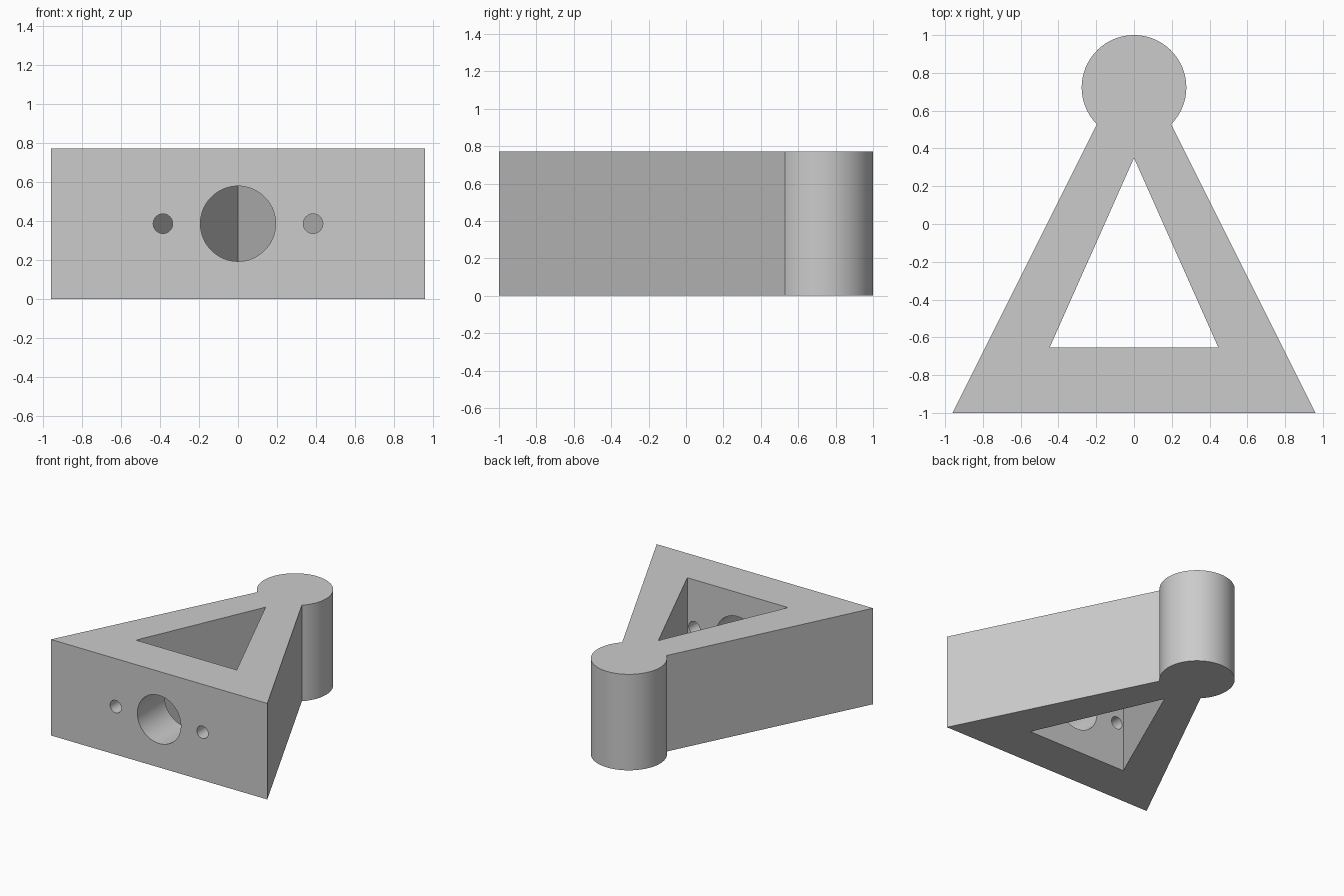
import bpy
from math import sin, cos, pi, atan2, radians
from mathutils import Vector

cube = bpy.data.objects.get("Cube")
if cube:
    bpy.data.objects.remove(cube, do_unlink=True)

HEIGHT = 0.77
MID = HEIGHT / 2
HUB_Y, HUB_R = 0.723, 0.277

grey = bpy.data.materials.new("plain grey")
grey.use_nodes = True
colour = (0.6, 0.6, 0.6, 1)
grey.diffuse_color = colour
grey.node_tree.nodes["Principled BSDF"].inputs["Base Color"].default_value = colour


def prism(name, outline, z0, z1):
    """Upright solid from a counter-clockwise outline."""
    n = len(outline)
    verts = [(x, y, z) for z in (z0, z1) for x, y in outline]
    faces = [list(range(n))[::-1], list(range(n, 2 * n))]
    faces += [(i, (i + 1) % n, (i + 1) % n + n, i + n) for i in range(n)]
    mesh = bpy.data.meshes.new(name)
    mesh.from_pydata(verts, [], faces)
    mesh.materials.append(grey)
    obj = bpy.data.objects.new(name, mesh)
    bpy.context.collection.objects.link(obj)
    return obj


def cut(body, cutter):
    mod = body.modifiers.new(cutter.name, 'BOOLEAN')
    mod.operation = 'DIFFERENCE'
    mod.solver = 'EXACT'
    mod.object = cutter
    bpy.context.view_layer.objects.active = body
    bpy.ops.object.modifier_apply(modifier=mod.name)
    bpy.data.objects.remove(cutter, do_unlink=True)


# Triangular frame running into the round hub
neck = Vector((0.197, 0.528))
start = atan2(neck.y - HUB_Y, neck.x)
SEGS = 56
arc = [(HUB_R * cos(a), HUB_Y + HUB_R * sin(a))
       for a in (start + (pi - 2 * start) * i / SEGS for i in range(SEGS + 1))]
frame = prism("triangular_frame", [(-0.96, -1), (0.96, -1)] + arc, 0, HEIGHT)

# Triangular window through the frame
cut(frame, prism("window_cutter", [(-0.447, -0.655), (0.447, -0.655), (0, 0.35)],
                 -0.1, HEIGHT + 0.1))

# Round holes through the front bar
for x, radius in ((0, 0.193), (-0.385, 0.05), (0.385, 0.05)):
    bpy.ops.mesh.primitive_cylinder_add(vertices=64, radius=radius, depth=0.4,
                                        location=(x, -0.84, MID),
                                        rotation=(pi / 2, 0, 0))
    hole = bpy.context.object
    hole.name = "hole_cutter"
    hole.data.materials.append(grey)
    cut(frame, hole)

bpy.ops.object.select_all(action='DESELECT')
frame.select_set(True)
bpy.context.view_layer.objects.active = frame
bpy.ops.object.shade_smooth_by_angle(angle=radians(30))
